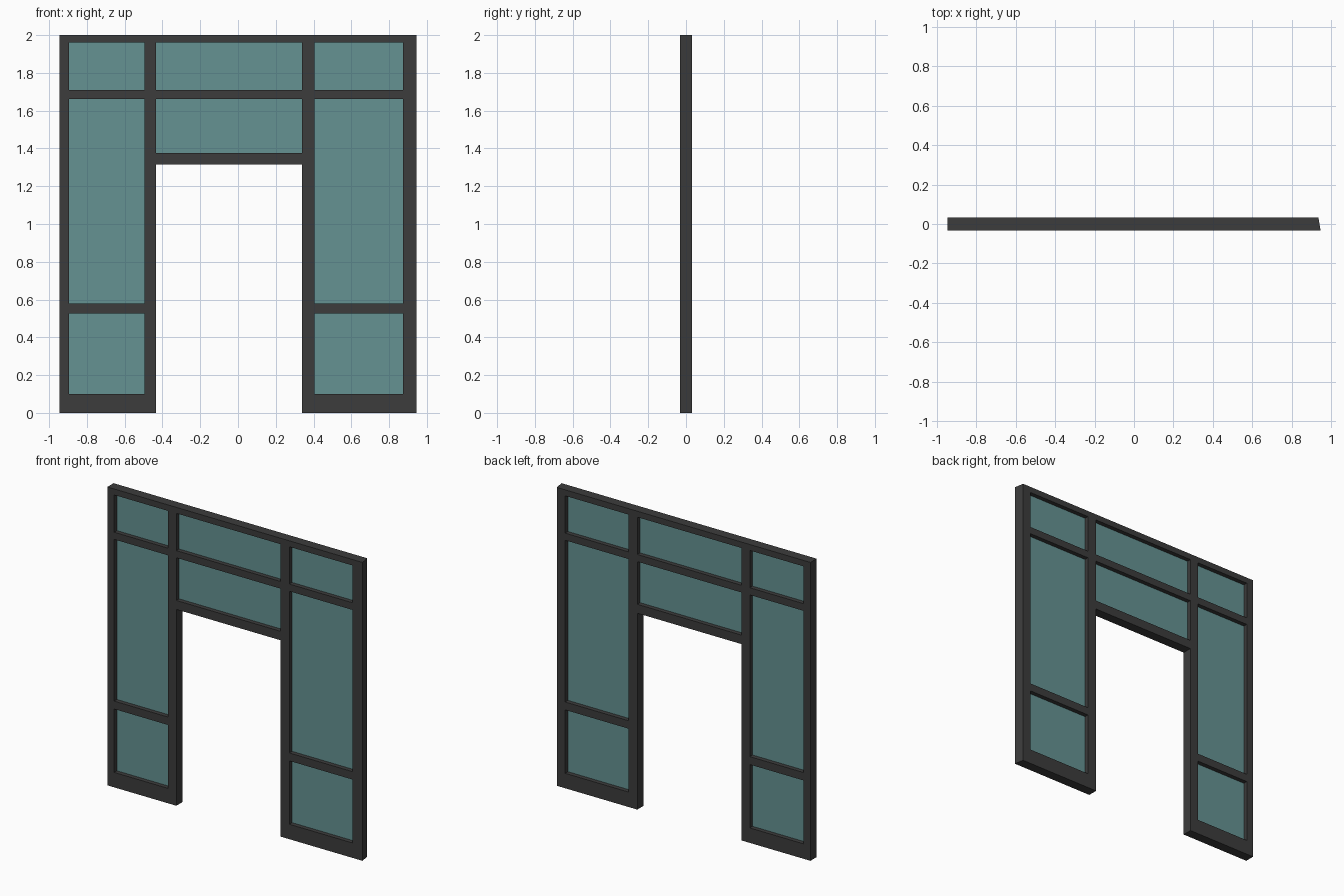
import bpy, bmesh

if "Cube" in bpy.data.objects:
    bpy.data.objects.remove(bpy.data.objects["Cube"])

HALF = 0.033                                   # half the frame thickness
XS = [-0.946, -0.895, -0.496, -0.434, 0.338, 0.404, 0.873, 0.946]
ZS = [0, 0.10, 0.525, 0.578, 1.316, 1.376, 1.662, 1.71, 1.96, 2.0]


def material(name, color):
    m = bpy.data.materials.new(name)
    m.diffuse_color = color
    m.use_nodes = True
    m.node_tree.nodes["Principled BSDF"].inputs["Base Color"].default_value = m.diffuse_color
    return m


def finish(bm, name, mat):
    mesh = bpy.data.meshes.new(name)
    bm.to_mesh(mesh)
    bm.free()
    mesh.materials.append(mat)
    obj = bpy.data.objects.new(name, mesh)
    bpy.context.collection.objects.link(obj)
    return obj


dark = material("dark_metal", (0.045, 0.045, 0.045, 1))
tint = material("tinted_glass", (0.13, 0.29, 0.29, 0.8))

# Openings as (x index, x index, z index, z index) into the frame lines
panes = [(a, b, lo, hi) for a, b in ((1, 2), (5, 6))
         for lo, hi in ((1, 2), (3, 6), (7, 8))]
panes += [(3, 4, 5, 6), (3, 4, 7, 8)]
openings = panes + [(3, 4, 0, 4)]              # the doorway has no glass

# Frame: fill the solid cells of the layout, then extrude to thickness
bm = bmesh.new()
grid = [[bm.verts.new((x, -HALF, z)) for z in ZS] for x in XS]
for i in range(len(XS) - 1):
    for j in range(len(ZS) - 1):
        if not any(a <= i < b and lo <= j < hi for a, b, lo, hi in openings):
            bm.faces.new((grid[i][j], grid[i + 1][j],
                          grid[i + 1][j + 1], grid[i][j + 1]))
bmesh.ops.delete(bm, geom=[v for v in bm.verts if not v.link_faces], context='VERTS')
ext = bmesh.ops.extrude_face_region(bm, geom=bm.faces[:], use_keep_orig=True)
for v in ext["geom"]:
    if isinstance(v, bmesh.types.BMVert):
        v.co.y = HALF
        if v.co.x > 0.94:                      # slanted right-hand end
            v.co.x -= 0.011
bmesh.ops.recalc_face_normals(bm, faces=bm.faces[:])
finish(bm, "frame", dark)

# Glass panes, thin sheets in the middle of the frame
for n, (a, b, lo, hi) in enumerate(panes):
    bm = bmesh.new()
    bmesh.ops.create_cube(bm, size=1)
    for v in bm.verts:
        v.co = (XS[a] if v.co.x < 0 else XS[b],
                0.004 if v.co.y > 0 else -0.004,
                ZS[lo] if v.co.z < 0 else ZS[hi])
    finish(bm, f"glass_pane_{n + 1}", tint)
